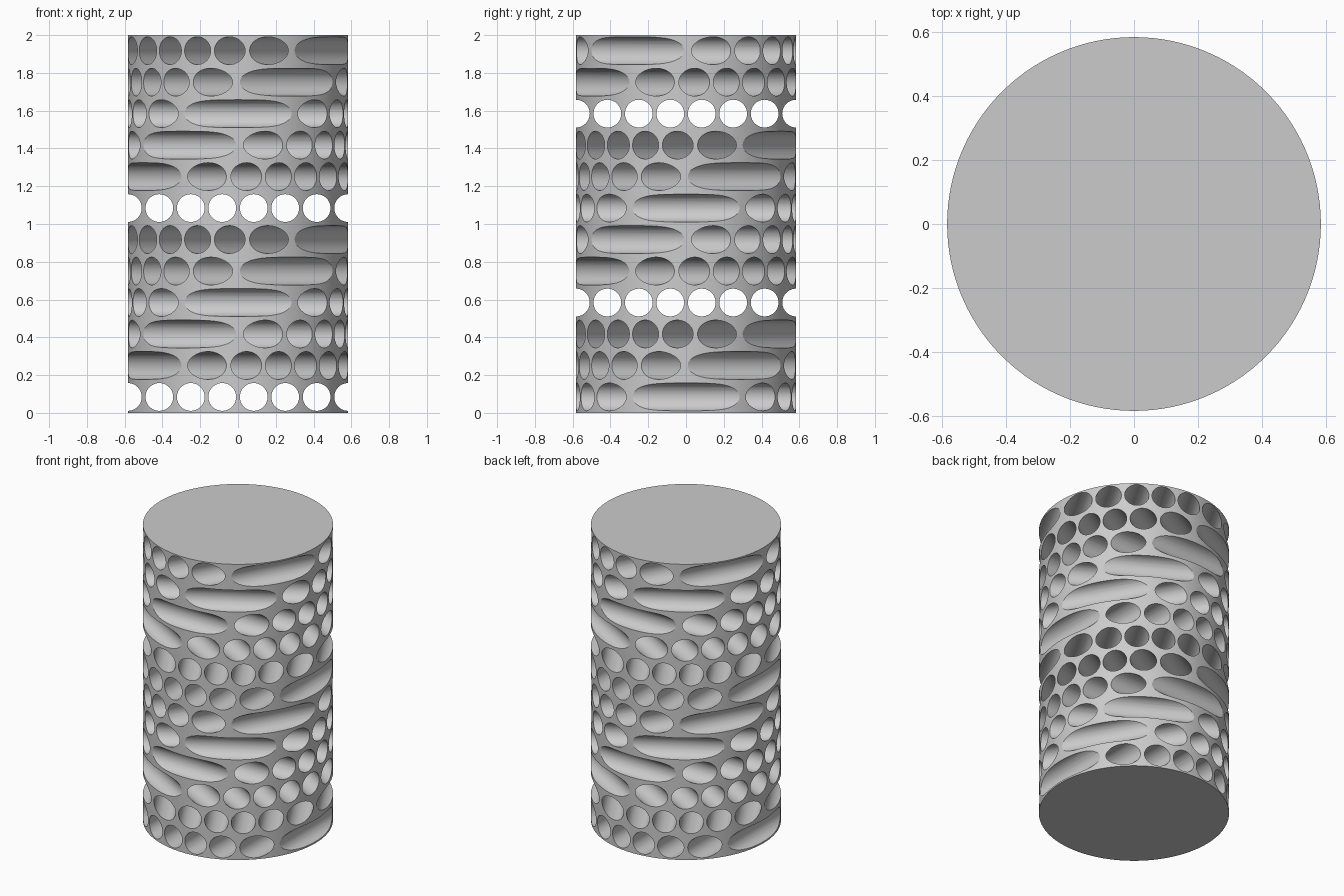
import bpy, bmesh, math
from mathutils import Matrix

if "Cube" in bpy.data.objects:
    bpy.data.objects.remove(bpy.data.objects["Cube"])

R, H = 0.583, 2.0            # cylinder size
ROWS, STEP = 12, H / 12      # rows of bores, each turned 30 degrees
HOLE_R, HOLES = 0.0735, 8

grey = bpy.data.materials.new("plain grey")
grey.diffuse_color = (0.6, 0.6, 0.6, 1)
grey.use_nodes = True
grey.node_tree.nodes["Principled BSDF"].inputs["Base Color"].default_value = grey.diffuse_color


def make_object(name, bm):
    mesh = bpy.data.meshes.new(name)
    bm.to_mesh(mesh)
    bm.free()
    obj = bpy.data.objects.new(name, mesh)
    bpy.context.collection.objects.link(obj)
    return obj


# Solid cylinder, with a loop between neighbouring rows
bm = bmesh.new()
bmesh.ops.create_cone(bm, cap_ends=True, segments=120, radius1=R, radius2=R,
                      depth=H, matrix=Matrix.Translation((0, 0, H / 2)))
for i in range(1, ROWS):
    bmesh.ops.bisect_plane(bm, geom=bm.verts[:] + bm.edges[:] + bm.faces[:],
                           plane_co=(0, 0, i * STEP), plane_no=(0, 0, 1))
body = make_object("drilled_cylinder", bm)
body.data.materials.append(grey)

# Parallel bores for each row; the outer two are centred on the rim
bm = bmesh.new()
for row in range(ROWS):
    turn = Matrix.Rotation(math.radians(30 * row), 4, 'Z')
    for k in range(HOLES):
        x = -R + 2 * R * k / (HOLES - 1)
        place = Matrix.Translation((x, 0, (row + 0.5) * STEP + 0.001))
        lay = Matrix.Rotation(math.pi / 2, 4, 'X')
        bmesh.ops.create_cone(bm, cap_ends=True, segments=40, radius1=HOLE_R,
                              radius2=HOLE_R, depth=1.5, matrix=turn @ place @ lay)
cutter = make_object("bore_cutter", bm)
cutter.data.materials.append(grey)
cutter.hide_render = True

# Drill the cylinder
cut = body.modifiers.new("drill", 'BOOLEAN')
cut.operation = 'DIFFERENCE'
cut.solver = 'EXACT'
cut.object = cutter
bpy.context.view_layer.objects.active = body
body.select_set(True)
bpy.ops.object.modifier_apply(modifier=cut.name)
bpy.data.objects.remove(cutter)
bpy.ops.object.shade_smooth_by_angle(angle=math.radians(20))
